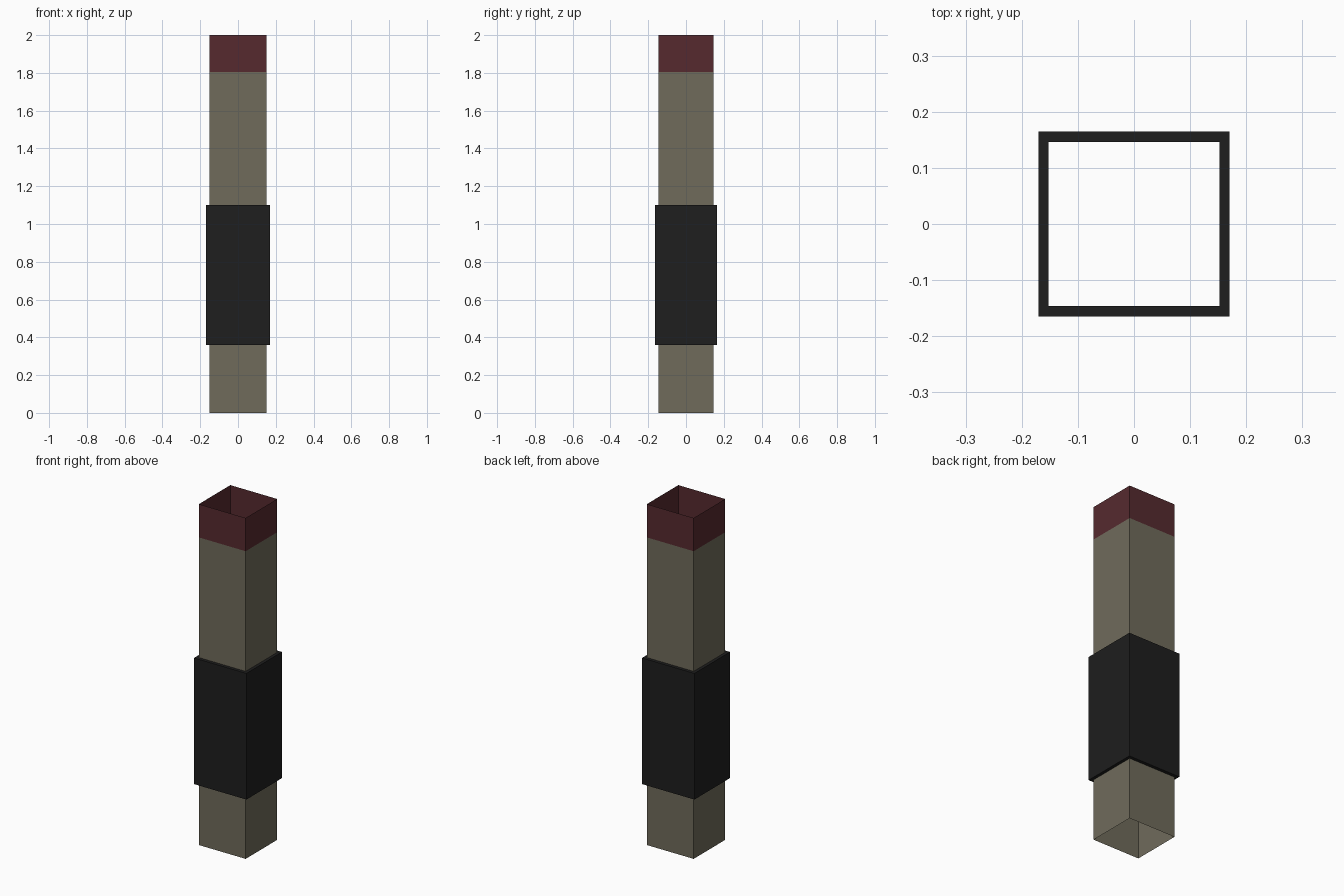
import bpy, bmesh

if "Cube" in bpy.data.objects:
    bpy.data.objects.remove(bpy.data.objects["Cube"])

POST = (0.152, 0.146)      # half width, half depth
SLEEVE = (0.17, 0.165)


def material(name, rgb):
    m = bpy.data.materials.new(name)
    m.diffuse_color = (*rgb, 1)
    m.use_nodes = True
    m.node_tree.nodes["Principled BSDF"].inputs["Base Color"].default_value = m.diffuse_color
    return m


def square_tube(name, rings, mat):
    """Skin thin walls through rectangular rings given as ((half_x, half_y), z)."""
    bm = bmesh.new()
    loops = [[bm.verts.new((sx * hx, sy * hy, z))
              for sx, sy in ((-1, -1), (1, -1), (1, 1), (-1, 1))]
             for (hx, hy), z in rings]
    for low, high in zip(loops, loops[1:]):
        for i in range(4):
            j = (i + 1) % 4
            bm.faces.new((low[i], low[j], high[j], high[i]))
    mesh = bpy.data.meshes.new(name)
    bm.to_mesh(mesh)
    bm.free()
    mesh.materials.append(mat)
    obj = bpy.data.objects.new(name, mesh)
    bpy.context.collection.objects.link(obj)
    return obj


tan = material("tan", (0.16, 0.147, 0.105))
red = material("dark_red", (0.093, 0.023, 0.028))
black = material("black", (0.013, 0.013, 0.013))

# Hollow post, open at both ends
square_tube("post", [(POST, 0), (POST, 1.805)], tan)
# Red band continuing the post to the open top
square_tube("top_band", [(POST, 1.805), (POST, 2.0)], red)
# Wider sleeve with ledges that meet the post
square_tube("sleeve", [(POST, 0.36), (SLEEVE, 0.36), (SLEEVE, 1.10), (POST, 1.10)], black)
